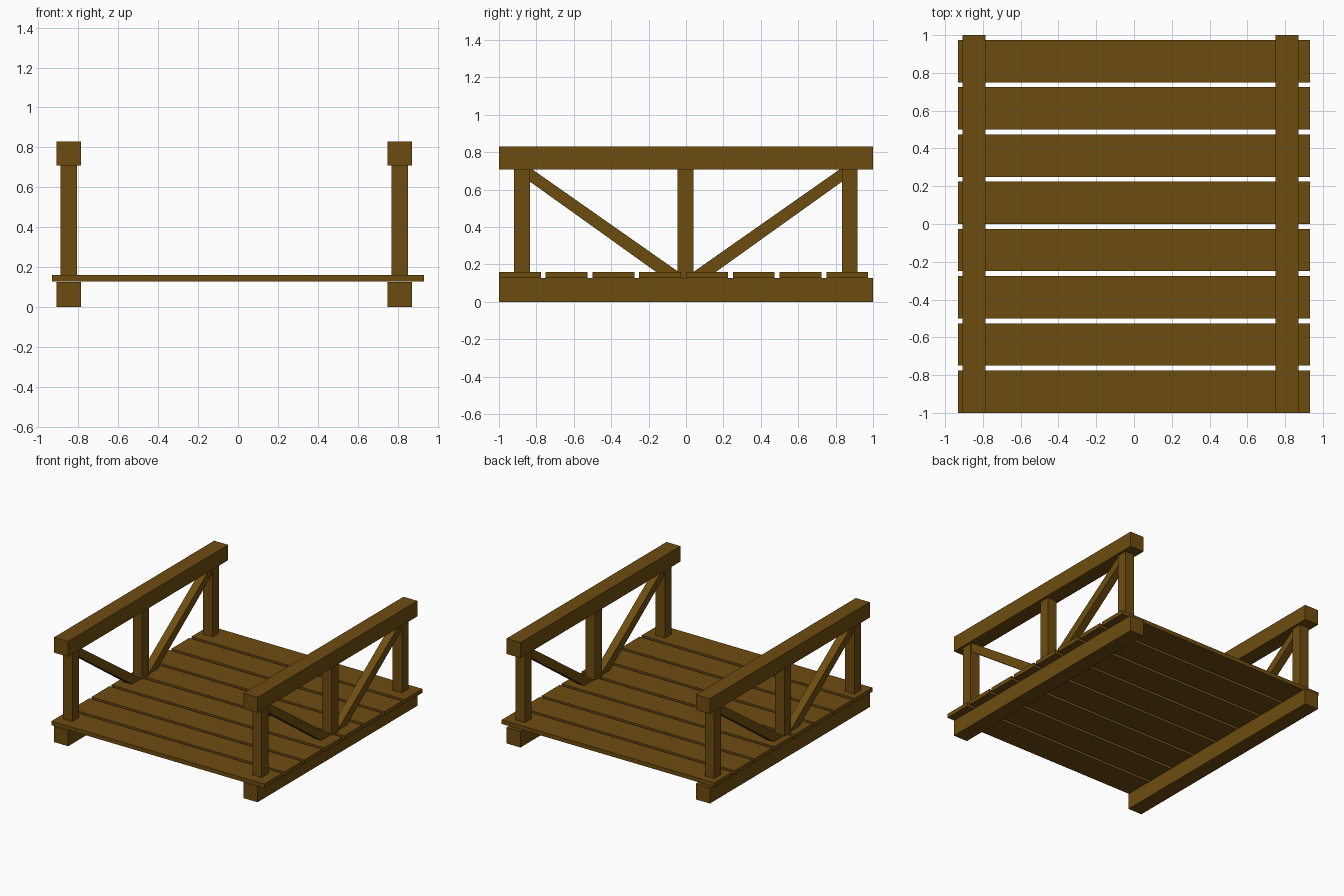
import bpy

if "Cube" in bpy.data.objects:
    bpy.data.objects.remove(bpy.data.objects["Cube"])

wood = bpy.data.materials.new("brown wood")
wood.diffuse_color = (0.155, 0.072, 0.005, 1)
wood.use_nodes = True
wood.node_tree.nodes["Principled BSDF"].inputs["Base Color"].default_value = wood.diffuse_color


def prism(name, profile, x0, x1):
    """Extrude a closed (y, z) profile, listed anticlockwise seen from +x, along x."""
    n = len(profile)
    verts = [(x, y, z) for x in (x0, x1) for y, z in profile]
    faces = [tuple(reversed(range(n))), tuple(range(n, 2 * n))]
    faces += [(i, (i + 1) % n, n + (i + 1) % n, n + i) for i in range(n)]
    mesh = bpy.data.meshes.new(name)
    mesh.from_pydata(verts, [], faces)
    mesh.materials.append(wood)
    bpy.context.collection.objects.link(bpy.data.objects.new(name, mesh))


def box(name, x0, x1, y0, y1, z0, z1):
    prism(name, [(y0, z0), (y1, z0), (y1, z1), (y0, z1)], x0, x1)


# deck planks
for i in range(8):
    y = -1 + 0.25 * i
    box("deck_plank", -0.933, 0.932, y, y + 0.224, 0.128, 0.16)

for side, cx in (("left", -0.848), ("right", 0.81)):
    # bearers and handrails, each in two lengths
    for y in (-1, 0):
        box(side + "_bearer", cx - 0.061, cx + 0.061, y, y + 1, 0, 0.126)
        box(side + "_handrail", cx - 0.061, cx + 0.061, y, y + 1, 0.708, 0.83)
    # posts
    for y in (-0.877, -0.003, 0.875):
        box(side + "_post", cx - 0.041, cx + 0.041, y - 0.042, y + 0.042, 0.127, 0.709)
    # diagonal braces, from the middle post foot up to the end posts
    brace = [(0.16, 0.16), (0.845, 0.65), (0.845, 0.709), (0.823, 0.709), (0.04, 0.16)]
    prism(side + "_back_brace", brace, cx - 0.031, cx + 0.031)
    prism(side + "_front_brace", [(-y, z) for y, z in reversed(brace)], cx - 0.031, cx + 0.031)
